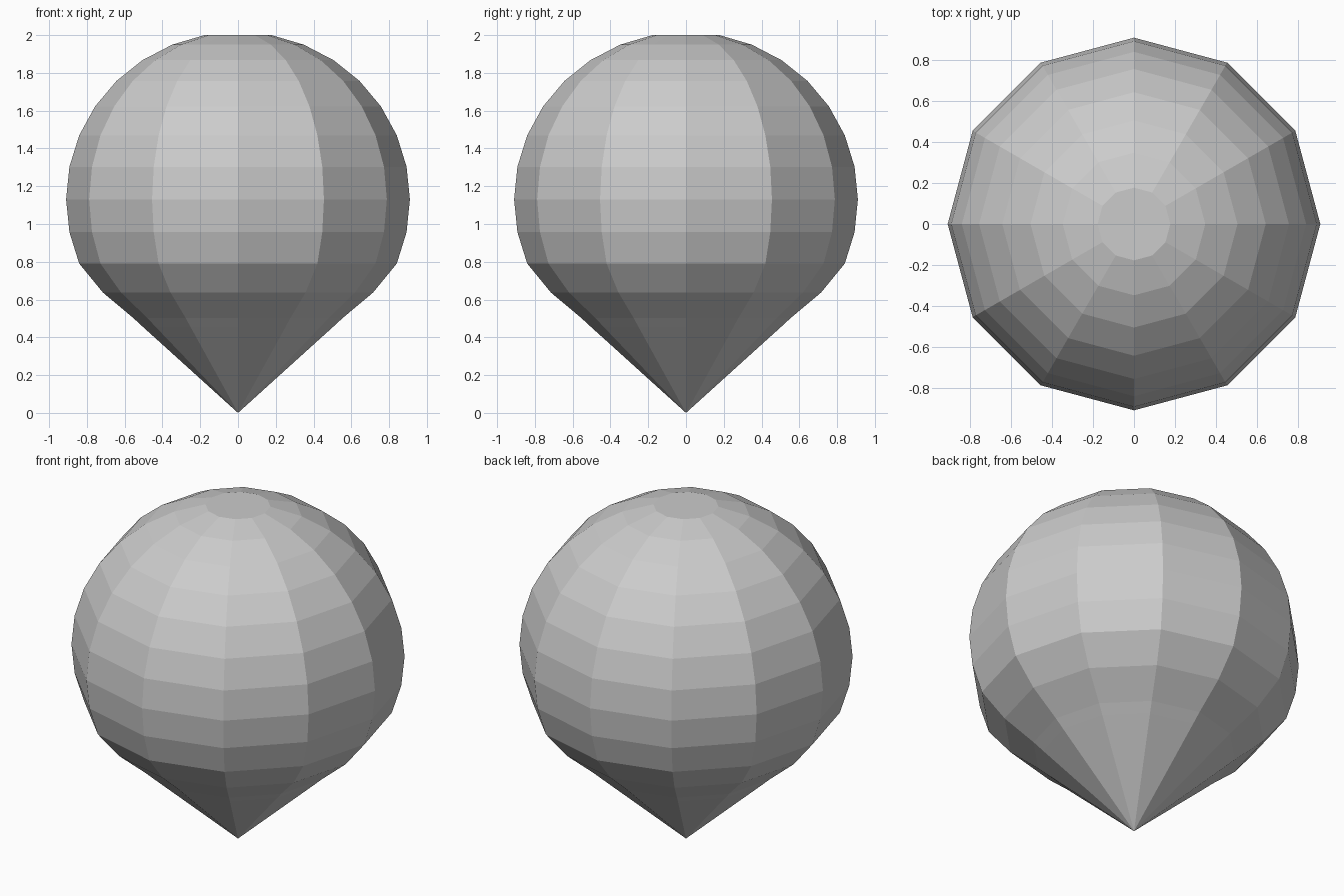
import bpy, bmesh, math

if "Cube" in bpy.data.objects:
    bpy.data.objects.remove(bpy.data.objects["Cube"])

SIDES = 12
MID, R, H = 1.13, 0.91, 0.887   # widest height, radius, vertical radius

# Round upper body, then the taper towards the point
profile = [(R * math.sin(math.radians(11.25 * i)),
            MID + H * math.cos(math.radians(11.25 * i))) for i in range(1, 11)]
profile += [(0.715, 0.637), (0.555, 0.503), (0.503, 0.455)]

bm = bmesh.new()
rings = []
for r, z in profile:
    rings.append([bm.verts.new((r * math.cos(2 * math.pi * k / SIDES),
                                r * math.sin(2 * math.pi * k / SIDES), z))
                  for k in range(SIDES)])

# Flat cap, side bands and bottom point
bm.faces.new(rings[0])
for a, b in zip(rings, rings[1:]):
    for k in range(SIDES):
        n = (k + 1) % SIDES
        bm.faces.new((a[k], b[k], b[n], a[n]))
tip = bm.verts.new((0, 0, 0))
for k in range(SIDES):
    bm.faces.new((rings[-1][k], tip, rings[-1][(k + 1) % SIDES]))
bmesh.ops.recalc_face_normals(bm, faces=bm.faces)

mesh = bpy.data.meshes.new("balloon_envelope")
bm.to_mesh(mesh)
bm.free()
bpy.context.collection.objects.link(bpy.data.objects.new("balloon_envelope", mesh))
